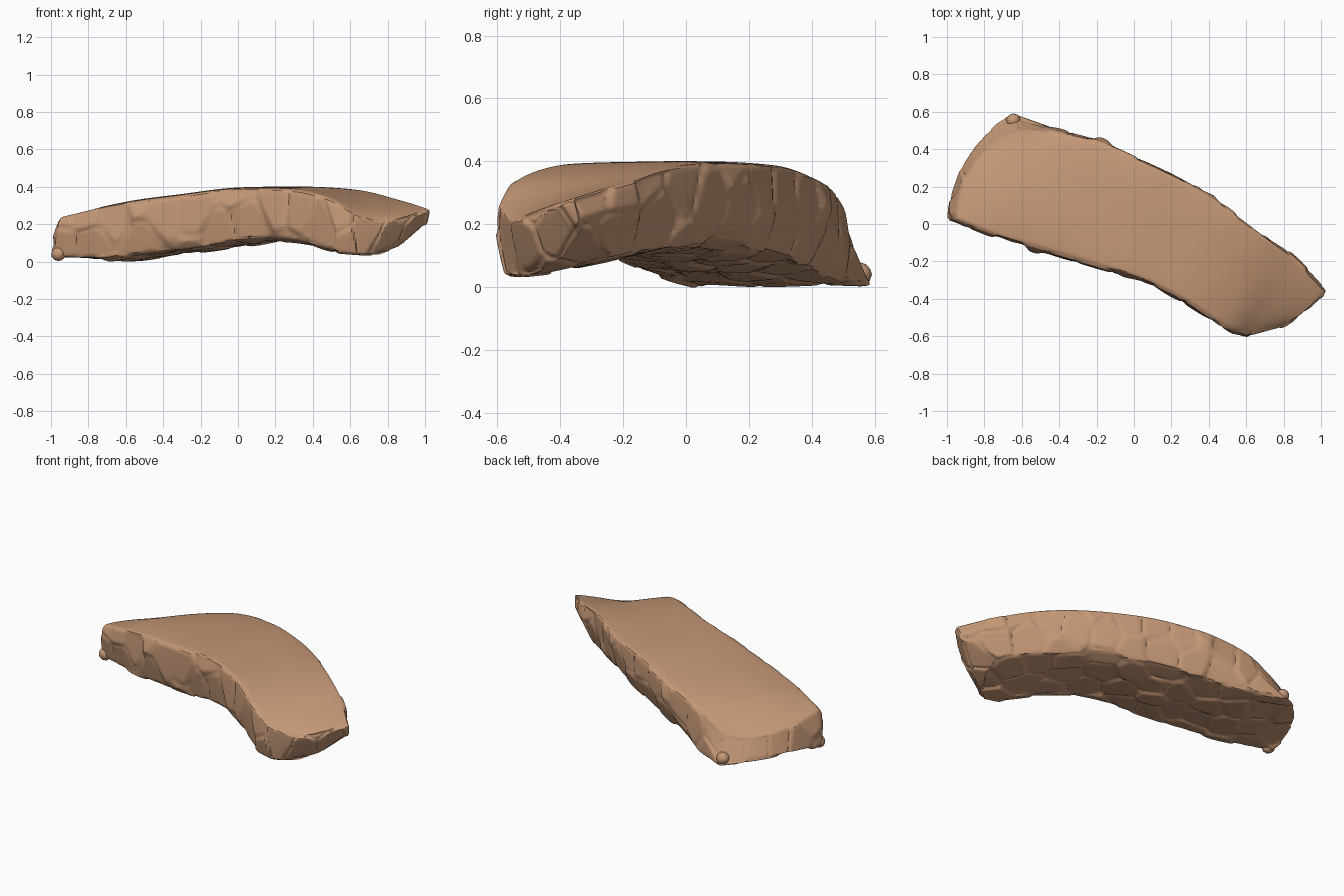
import bpy, bmesh, math, random
from mathutils import Vector, kdtree

random.seed(4)
if "Cube" in bpy.data.objects:
    bpy.data.objects.remove(bpy.data.objects["Cube"])

stone = bpy.data.materials.new("warm_brown_stone")
stone.use_nodes = True
stone.diffuse_color = (0.55, 0.31, 0.18, 1)
stone.node_tree.nodes["Principled BSDF"].inputs["Base Color"].default_value = stone.diffuse_color

# Cross-sections from left to right end:
# front x, y, back x, y, front bottom, front top, back bottom, back top, end bow
STATIONS = [
    (-1.0, .03, -.64, .59, .02, .24, .01, .14, -.085),
    (-.75, -.08, -.42, .535, .03, .29, .02, .26, -.035),
    (-.5, -.155, -.2, .46, .05, .33, .06, .33, 0),
    (-.2, -.245, .05, .35, .085, .37, .1, .375, 0),
    (.05, -.325, .3, .23, .115, .39, .13, .39, 0),
    (.28, -.44, .5, .1, .105, .385, .14, .39, 0),
    (.48, -.57, .7, -.05, .06, .335, .12, .375, .01),
    (.61, -.6, .87, -.18, .045, .26, .11, .33, .02),
    (.75, -.57, 1.03, -.345, .04, .205, .15, .28, .025),
]


def station(s):
    """Smoothly interpolated cross-section at s in 0..1."""
    last = len(STATIONS) - 1
    i = min(int(s * last), last - 1)
    t = s * last - i
    a, b, c, d = (STATIONS[max(0, min(last, i + k))] for k in (-1, 0, 1, 2))
    return [q + t / 2 * (r - p + t * (2 * p - 5 * q + 4 * r - w + t * (3 * (q - r) + w - p)))
            for p, q, r, w in zip(a, b, c, d)]


def slab_point(s, u, v):
    """Map unit-cube coordinates (along, across, up) into the arched slab."""
    fx, fy, bx, by, fb, ft, bb, bt, bow = station(s)
    front, back = Vector((fx, fy, 0)), Vector((bx, by, 0))
    across = (back - front).normalized()
    along = Vector((across.y, -across.x, 0))
    arc = 4 * u * (1 - u)
    # Walls lean: undercut below, and flared at the foot of the left end
    flare = max(0, 1 - s / .25)
    lean_back = .07 * flare * v + (1 - flare) * (.07 * (1 - v) ** 2 + .015 * v * v)
    lean_front = .04 * (1 - v) ** 2 + .025 * v * v
    p = (front + across * lean_front).lerp(back - across * lean_back, u)
    left_end = max(0, 1 - s / .12)
    p += along * (bow * arc + .045 * v * left_end
                  - .08 * (1 - v) ** 1.5 * max(0, (s - .88) / .12))
    # The left end thins in the middle; the rest is gently crowned
    low = fb + (bb - fb) * u + (.055 * left_end - .02) * arc
    high = ft + (bt - ft) * u + (.026 * (1 - s) - .04 * left_end) * arc
    p.z = low + (high - low) * v
    return p


def smooth(bm, verts, rounds):
    for _ in range(rounds):
        bmesh.ops.smooth_vert(bm, verts=verts, factor=.5,
                              use_axis_x=True, use_axis_y=True, use_axis_z=True)
    bm.normal_update()


def finish(bm, name, angle):
    bmesh.ops.recalc_face_normals(bm, faces=bm.faces[:])
    mesh = bpy.data.meshes.new(name)
    bm.to_mesh(mesh)
    bm.free()
    mesh.materials.append(stone)
    ob = bpy.data.objects.new(name, mesh)
    bpy.context.collection.objects.link(ob)
    bpy.ops.object.select_all(action='DESELECT')
    ob.select_set(True)
    bpy.context.view_layer.objects.active = ob
    bpy.ops.object.shade_smooth_by_angle(angle=math.radians(angle))


# Arched slab: gridded cube bent through the cross-sections
bm = bmesh.new()
bmesh.ops.create_cube(bm, size=1)
for axis, cuts in enumerate((150, 60, 26)):
    edges = [e for e in bm.edges if abs((e.verts[0].co - e.verts[1].co)[axis]) > .9]
    bmesh.ops.subdivide_edges(bm, edges=edges, cuts=cuts, use_grid_fill=True)
for v in bm.verts:
    v.co = slab_point(*(c + .5 for c in v.co))
smooth(bm, bm.verts[:], 6)


def stone_key(v):
    """Space for grouping: tall stones on walls, kept apart from the underside."""
    return Vector((v.co.x, v.co.y, v.co.z * .6)) + v.normal * .09


# Scatter stone centres over the walls and underside
rough = [v for v in bm.verts if v.normal.z < .65]
seeds = []
for v in random.sample(rough, len(rough)):
    key = stone_key(v)
    if all((key - other).length > .145 for other, p, n in seeds):
        seeds.append((key, v.co.copy(), v.normal.copy()))
tree = kdtree.KDTree(len(seeds))
for i, (key, p, n) in enumerate(seeds):
    tree.insert(key, i)
tree.balance()
swell = [random.uniform(-.009, .011) for _ in seeds]


def facet_shift(co, i):
    """Offset that flattens a point toward the facet of stone i."""
    _, p, n = seeds[i]
    return n * (max(-.02, min(.02, -.8 * (co - p).dot(n))) + swell[i])


# Flatten each stone to its own facet, with soft grooves between neighbours
for v in rough:
    (_, i, near), (_, j, far) = tree.find_n(stone_key(v), 2)
    fade = min(1, (.65 - v.normal.z) / .35)
    own = .5 + .5 * min(1, (far - near) / .035)
    groove = .01 * max(0, 1 - (far - near) / .025)
    shift = facet_shift(v.co, i) * own + facet_shift(v.co, j) * (1 - own)
    v.co += fade * (shift - v.normal * groove)
smooth(bm, rough, 1)

# Broad worn undulation on the top
for v in bm.verts:
    if v.normal.z > .6:
        v.co.z += .004 * math.sin(9 * v.co.x + 4 * v.co.y) * math.sin(7 * v.co.y - 3 * v.co.x)
finish(bm, "arched_stone_slab", 28)

# Small lumps at the foot of the left end
for name, spot in (("front_corner_lump", (-.96, .05, .041)),
                   ("back_corner_lump", (-.645, .552, .04))):
    bm = bmesh.new()
    bmesh.ops.create_icosphere(bm, subdivisions=2, radius=.04)
    for v in bm.verts:
        v.co = v.co * random.uniform(.94, 1) + Vector(spot)
    finish(bm, name, 40)
